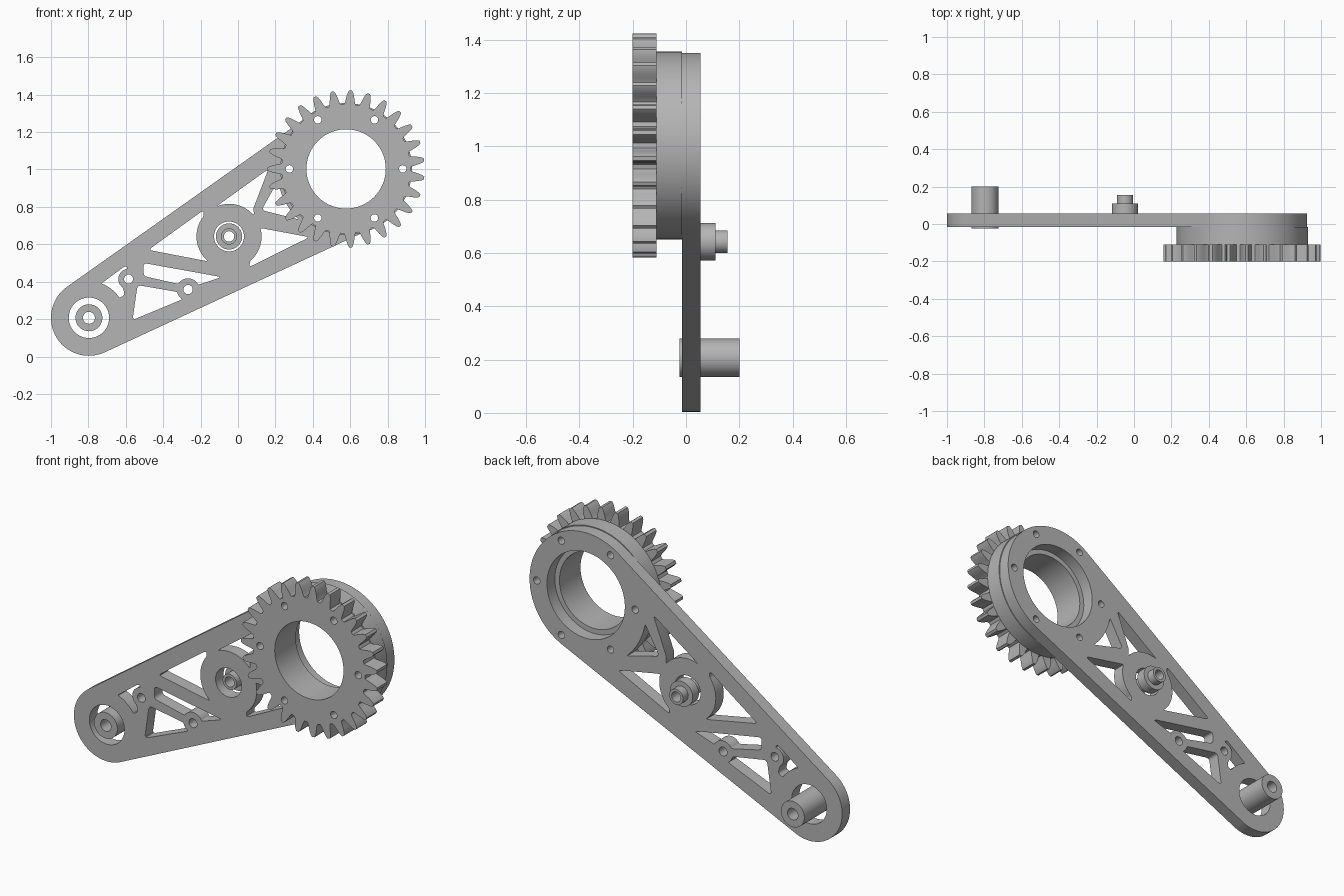
import bpy, bmesh, math
from mathutils import Vector

cube = bpy.data.objects.get("Cube")
if cube:
    bpy.data.objects.remove(cube, do_unlink=True)

steel = bpy.data.materials.new("plain_grey")
steel.use_nodes = True
GREY = (0.46, 0.46, 0.46, 1)
steel.diffuse_color = GREY
steel.node_tree.nodes["Principled BSDF"].inputs["Base Color"].default_value = GREY

# Main centres in the x-z plane
GEAR = (0.578, 1.003)
FOOT = (-0.797, 0.207)
MID = (-0.048, 0.642)
BOSS_LOW = (-0.267, 0.358)
BOSS_HIGH = (-0.585, 0.414)


def arc(centre, r, start, end, steps=14):
    angles = [math.radians(start + (end - start) * i / steps) for i in range(steps + 1)]
    return [(centre[0] + r * math.cos(a), centre[1] + r * math.sin(a)) for a in angles]


def circle(centre, r, steps=64):
    return arc(centre, r, 0, 360, steps)[:-1]


def rounded(points, size=0.022):
    """Round every sharp corner of a closed outline."""
    pts = [Vector(p) for p in points]
    out = []
    for i, p in enumerate(pts):
        a, b = pts[i - 1] - p, pts[(i + 1) % len(pts)] - p
        if (-a).angle(b) < math.radians(30):
            out.append(p)
            continue
        start = p + a.normalized() * min(size, a.length * 0.45)
        end = p + b.normalized() * min(size, b.length * 0.45)
        for k in range(6):
            t = k / 5
            out.append(start * (1 - t) ** 2 + p * 2 * t * (1 - t) + end * t * t)
    return out


def slab(name, outlines, front, back):
    """Extrude an outline with holes between two y positions."""
    curve = bpy.data.curves.new(name, "CURVE")
    curve.dimensions = "2D"
    curve.fill_mode = "BOTH"
    curve.extrude = (back - front) / 2
    for outline in outlines:
        spline = curve.splines.new("POLY")
        spline.points.add(len(outline) - 1)
        for point, (x, z) in zip(spline.points, outline):
            point.co = (x, z, 0, 1)
        spline.use_cyclic_u = True
    obj = bpy.data.objects.new(name, curve)
    bpy.context.collection.objects.link(obj)
    obj.rotation_euler.x = math.pi / 2
    obj.location.y = (front + back) / 2
    bpy.ops.object.select_all(action="DESELECT")
    obj.select_set(True)
    bpy.context.view_layer.objects.active = obj
    bpy.ops.object.convert(target="MESH")
    obj = bpy.context.object
    finish(obj)
    return obj


def finish(obj):
    bm = bmesh.new()
    bm.from_mesh(obj.data)
    bmesh.ops.remove_doubles(bm, verts=bm.verts, dist=0.0002)
    bmesh.ops.recalc_face_normals(bm, faces=bm.faces)
    bm.to_mesh(obj.data)
    bm.free()
    obj.data.materials.clear()
    obj.data.materials.append(steel)
    bpy.ops.object.select_all(action="DESELECT")
    obj.select_set(True)
    bpy.context.view_layer.objects.active = obj
    bpy.ops.object.shade_smooth_by_angle(angle=math.radians(30))


def turned(name, centre, profile, steps=48):
    """Spin a closed (radius, y) profile about the y direction."""
    bm = bmesh.new()
    rings = []
    for x, z in circle((0, 0), 1, steps):
        rings.append([bm.verts.new((centre[0] + r * x, y, centre[1] + r * z))
                      for r, y in profile])
    n = len(profile)
    for i in range(steps):
        a, b = rings[i], rings[(i + 1) % steps]
        for k in range(n):
            bm.faces.new((a[k], a[(k + 1) % n], b[(k + 1) % n], b[k]))
    mesh = bpy.data.meshes.new(name)
    bm.to_mesh(mesh)
    bm.free()
    obj = bpy.data.objects.new(name, mesh)
    bpy.context.collection.objects.link(obj)
    finish(obj)
    return obj


bolt_holes = [circle(c, 0.02, 20) for c in circle(GEAR, 0.303, 6)]

# Tapered arm outline: two arcs joined by tangents
R_HEAD, R_FOOT = 0.347, 0.203
dx, dz = GEAR[0] - FOOT[0], GEAR[1] - FOOT[1]
slope = math.degrees(math.atan2(dz, dx))
taper = math.degrees(math.asin((R_HEAD - R_FOOT) / math.hypot(dx, dz)))
upper, lower = slope + 90 + taper, slope - 90 - taper
arm = arc(GEAR, R_HEAD, lower, upper, 56) + arc(FOOT, R_FOOT, upper, lower + 360, 40)

# Lightening windows between the webs
windows = [
    [(-0.479, 0.570), (-0.184, 0.783)] + arc(MID, 0.174, 141, 230),
    [(0.163, 1.003), (0.083, 0.794)] + arc(MID, 0.174, 40, 113),
    [(0.126, 0.783)] + arc(GEAR, 0.37, 190, 227),
    [(0.382, 0.638), (0.061, 0.479)] + arc(MID, 0.174, -50, 15),
    [(-0.505, 0.500), (-0.088, 0.425)] + arc(BOSS_LOW, 0.06, 25, 150) + [(-0.505, 0.430)],
    [(-0.537, 0.382)] + arc(BOSS_LOW, 0.06, 192, 240, 6) + [(-0.564, 0.195)],
    arc(FOOT, 0.195, 70, 33) + [(-0.605, 0.330)] + arc(BOSS_HIGH, 0.055, 235, 95)
    + [(-0.600, 0.487)],
]
round_holes = [circle(GEAR, 0.24), circle(FOOT, 0.108), circle(MID, 0.08, 48),
               circle(BOSS_LOW, 0.025, 24), circle(BOSS_HIGH, 0.024, 24)]
slab("arm_plate", [arm] + [rounded(w) for w in windows] + round_holes + bolt_holes,
     -0.015, 0.055)

# Hub ring between arm and gear
slab("hub_ring", [circle(GEAR, 0.352, 80), circle(GEAR, 0.212)] + bolt_holes, -0.11, -0.015)

# Spur gear: flank given as radius and half angle of one tooth
TEETH = 27
flank = [(0.345, 5.2), (0.354, 4.4), (0.37, 3.7), (0.39, 2.9), (0.41, 1.9), (0.42, 1.0)]
gear = []
for t in range(TEETH):
    middle = 180 + t * 360 / TEETH
    for side, steps in ((-1, flank), (1, flank[::-1])):
        for r, half in steps:
            a = math.radians(middle + side * half)
            gear.append((GEAR[0] + r * math.cos(a), GEAR[1] + r * math.sin(a)))
slab("spur_gear", [gear, circle(GEAR, 0.212)] + bolt_holes, -0.2, -0.11)

# Hollow pivot pin and stepped centre pin
turned("pivot_pin", FOOT, [(0.032, -0.025), (0.072, -0.025), (0.072, 0.2), (0.032, 0.2)])
turned("centre_pin", MID, [(0.028, -0.005), (0.043, -0.005), (0.043, 0.055), (0.07, 0.055),
                           (0.07, 0.11), (0.043, 0.11), (0.043, 0.155), (0.028, 0.155)])
